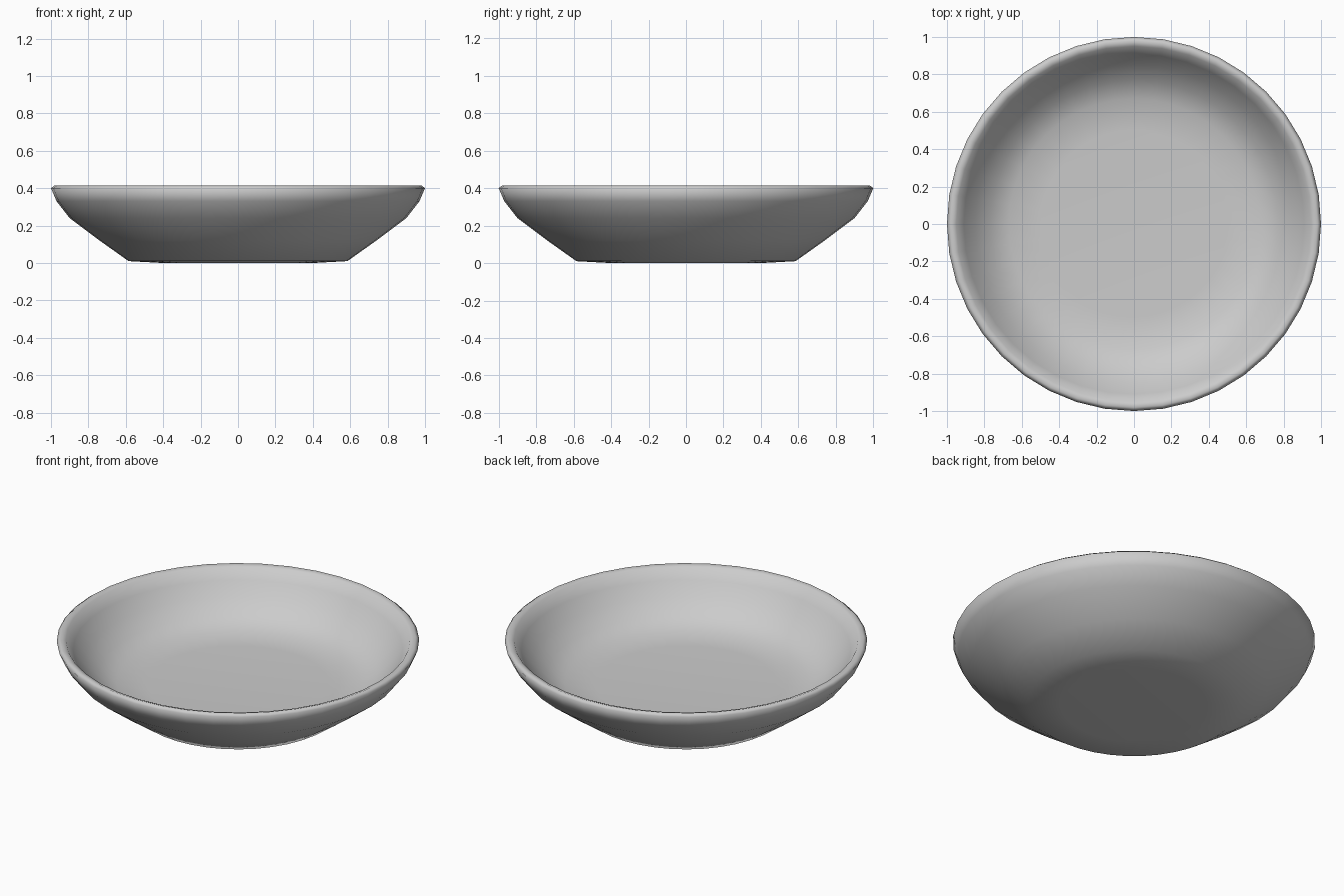
import bpy, bmesh, math

cube = bpy.data.objects.get("Cube")
if cube:
    bpy.data.objects.remove(cube, do_unlink=True)

SEGMENTS = 40

# Grey glaze
glaze = bpy.data.materials.new("grey_glaze")
glaze.use_nodes = True
grey = (0.6, 0.6, 0.6, 1)
glaze.diffuse_color = grey
glaze.node_tree.nodes["Principled BSDF"].inputs["Base Color"].default_value = grey

# Bowl cross-section (radius, height): underside, outer wall, rim, inner wall, floor
profile = [(0, 0), (0.4, 0), (0.585, 0.01), (0.74, 0.12), (0.9, 0.24), (0.97, 0.33),
           (1, 0.4), (0.98, 0.415), (0.95, 0.405), (0.91, 0.345), (0.85, 0.27),
           (0.77, 0.195), (0.67, 0.145), (0.5, 0.135), (0, 0.135)]

bm = bmesh.new()
verts = [bm.verts.new((r, 0, z)) for r, z in profile]
edges = [bm.edges.new(pair) for pair in zip(verts, verts[1:])]
bmesh.ops.spin(bm, geom=verts + edges, cent=(0, 0, 0), axis=(0, 0, 1),
               angle=math.tau, steps=SEGMENTS, use_duplicate=False)
bmesh.ops.remove_doubles(bm, verts=bm.verts[:], dist=0.0005)
bmesh.ops.recalc_face_normals(bm, faces=bm.faces[:])

mesh = bpy.data.meshes.new("bowl")
bm.to_mesh(mesh)
bm.free()
mesh.materials.append(glaze)
bowl = bpy.data.objects.new("bowl", mesh)
bpy.context.collection.objects.link(bowl)

# Smooth glazed surface
for face in mesh.polygons:
    face.use_smooth = True
